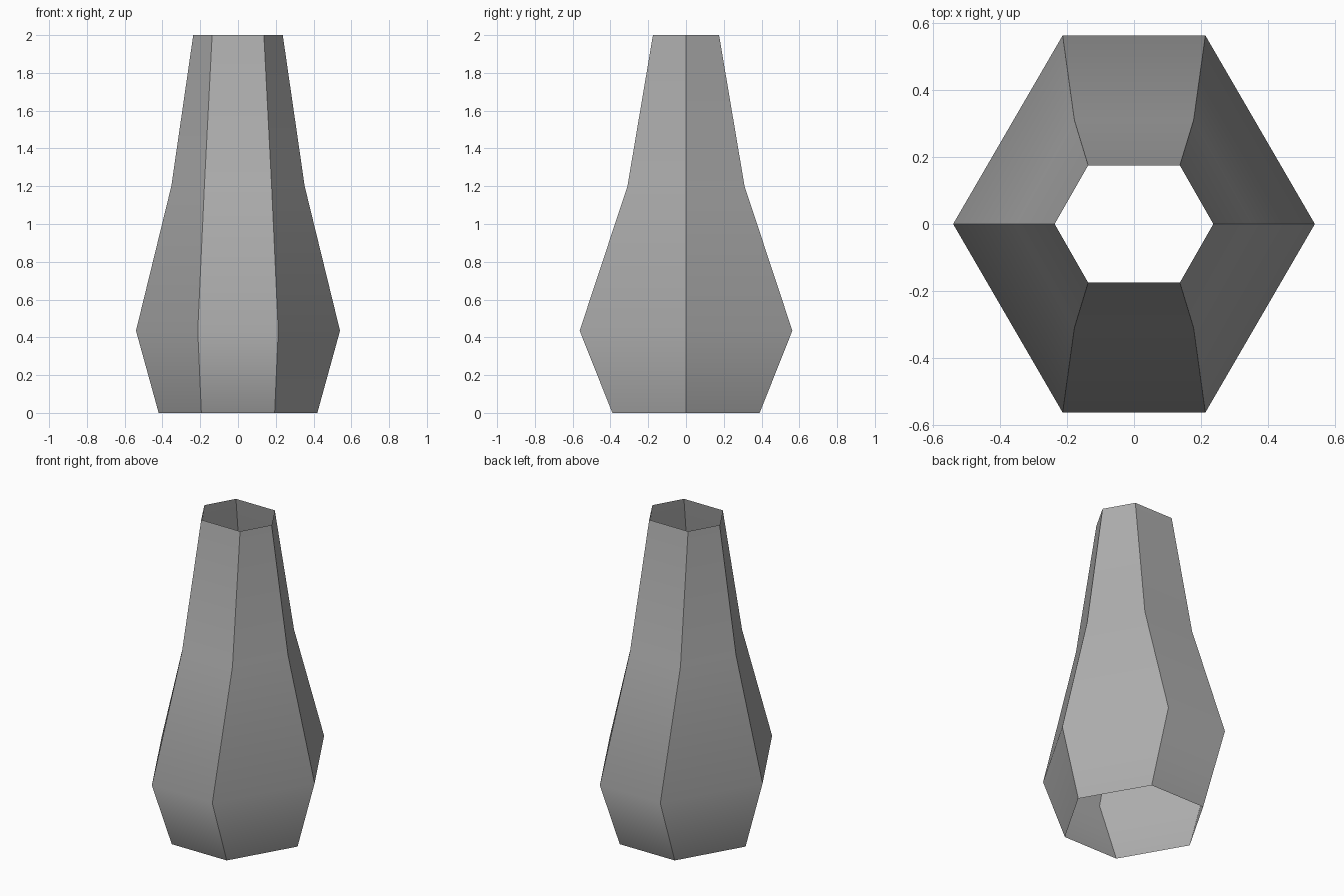
import bpy
import bmesh

cube = bpy.data.objects.get("Cube")
if cube:
    bpy.data.objects.remove(cube, do_unlink=True)

# Plain mid grey surface
grey = bpy.data.materials.new("mid_grey")
grey.use_nodes = True
colour = (0.42, 0.42, 0.42, 1)
grey.diffuse_color = colour
grey.node_tree.nodes["Principled BSDF"].inputs["Base Color"].default_value = colour

# Profile of the six-sided shell: height, side corner x, front corner x, front corner y
PROFILE = [
    (0.0, 0.42, 0.194, 0.39),
    (0.435, 0.54, 0.213, 0.563),
    (1.2, 0.353, 0.178, 0.31),
    (2.0, 0.237, 0.137, 0.175),
]


def hexagon(bm, z, side, fx, fy):
    corners = [(side, 0), (fx, fy), (-fx, fy), (-side, 0), (-fx, -fy), (fx, -fy)]
    return [bm.verts.new((x, y, z)) for x, y in corners]


# Open tube, joined ring by ring
bm = bmesh.new()
rings = [hexagon(bm, *row) for row in PROFILE]
for low, high in zip(rings, rings[1:]):
    for i in range(6):
        j = (i + 1) % 6
        face = bm.faces.new((low[i], low[j], high[j], high[i]))
        face.smooth = True

# Upright corners stay crisp, the bends in height are smooth
for edge in bm.edges:
    a, b = edge.verts
    edge.smooth = abs(a.co.z - b.co.z) < 0.01

mesh = bpy.data.meshes.new("hexagonal_vase")
bm.to_mesh(mesh)
bm.free()
mesh.materials.append(grey)
vase = bpy.data.objects.new("hexagonal_vase", mesh)
bpy.context.collection.objects.link(vase)

# Larger panels lead the smooth shading
weighted = vase.modifiers.new("weighted_shading", "WEIGHTED_NORMAL")
weighted.mode = "FACE_AREA"
weighted.keep_sharp = True
